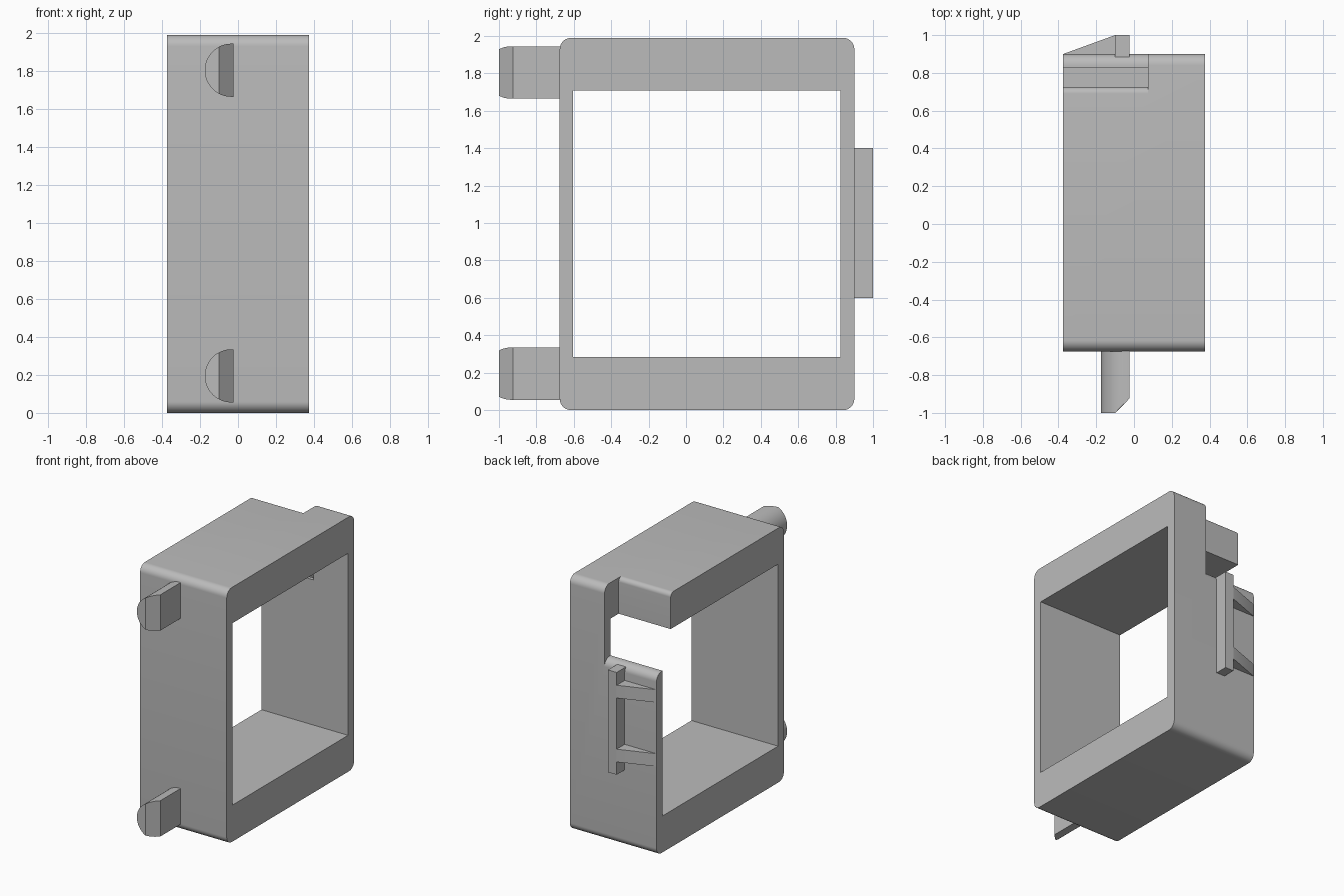
import bpy, bmesh, math
from mathutils import Vector

cube = bpy.data.objects.get("Cube")
if cube:
    bpy.data.objects.remove(cube, do_unlink=True)

grey = bpy.data.materials.new("plain grey")
grey.use_nodes = True
color = (0.5, 0.5, 0.5, 1)
grey.diffuse_color = color
grey.node_tree.nodes["Principled BSDF"].inputs["Base Color"].default_value = color

PLACE = {
    "x": lambda u, v, t: (t, u, v),
    "y": lambda u, v, t: (u, t, v),
    "z": lambda u, v, t: (u, v, t),
}


def arc(cu, cv, r, start, end, steps=10):
    """Points on a circle arc, angles in degrees."""
    angles = [math.radians(start + (end - start) * i / steps) for i in range(steps + 1)]
    return [(cu + r * math.cos(a), cv + r * math.sin(a)) for a in angles]


def prism(name, axis, profile, lo, hi, slice_plane=None):
    """Extrude a profile along an axis, optionally cut off its tip."""
    bm = bmesh.new()
    put = PLACE[axis]
    face = bm.faces.new([bm.verts.new(put(u, v, lo)) for u, v in profile])
    ext = bmesh.ops.extrude_face_region(bm, geom=[face])
    moved = [g for g in ext["geom"] if isinstance(g, bmesh.types.BMVert)]
    bmesh.ops.translate(bm, verts=moved, vec=Vector(put(0, 0, hi - lo)))
    if slice_plane:
        co, no = slice_plane
        geom = bm.verts[:] + bm.edges[:] + bm.faces[:]
        bmesh.ops.bisect_plane(bm, geom=geom, plane_co=co, plane_no=no, clear_outer=True)
        bmesh.ops.holes_fill(bm, edges=[e for e in bm.edges if e.is_boundary], sides=0)
    bmesh.ops.recalc_face_normals(bm, faces=bm.faces)
    mesh = bpy.data.meshes.new(name)
    bm.to_mesh(mesh)
    bm.free()
    mesh.materials.append(grey)
    obj = bpy.data.objects.new(name, mesh)
    bpy.context.collection.objects.link(obj)
    return obj


def activate(obj):
    bpy.ops.object.select_all(action="DESELECT")
    obj.select_set(True)
    bpy.context.view_layer.objects.active = obj


def cut(obj, cutter):
    mod = obj.modifiers.new("cut", "BOOLEAN")
    mod.operation = "DIFFERENCE"
    mod.solver = "EXACT"
    mod.object = cutter
    activate(obj)
    bpy.ops.object.modifier_apply(modifier=mod.name)
    bpy.data.objects.remove(cutter, do_unlink=True)


def rect(u0, v0, u1, v1):
    return [(u0, v0), (u1, v0), (u1, v1), (u0, v1)]


# Frame with rounded long edges
FRONT, BACK, TOP, HALF, R = -0.675, 0.9, 1.99, 0.375, 0.06
outline = (arc(BACK - R, R, R, -90, 0) + arc(BACK - R, TOP - R, R, 0, 90)
           + arc(FRONT + R, TOP - R, R, 90, 180) + arc(FRONT + R, R, R, 180, 270))
frame = prism("frame", "x", outline, -HALF, HALF)

# Through window
cut(frame, prism("window_cutter", "x", rect(-0.603, 0.285, 0.825, 1.708), -0.5, 0.5))

# Corner notch that frees the clip arm, leaving rounded edges beside it
ARM, END, r = 1.42, 0.725, 0.035
notch = ([(1.1, ARM - R)] + arc(BACK - R, ARM - R, R, 0, 90)
         + [(END, ARM)] + arc(END - r, TOP - r, r, 0, 90)
         + [(END - r, 2.1), (1.1, 2.1)])
cut(frame, prism("notch_cutter", "x", notch, -0.5, 0.075))

# Half-round locating pegs with a chamfered tip
parts = [frame]
for name, z in (("lower_peg", 0.195), ("upper_peg", 1.805)):
    profile = [(-0.025, z + 0.14)] + arc(-0.035, z, 0.14, 90, 270, 24) + [(-0.025, z - 0.14)]
    parts.append(prism(name, "y", profile, -1.0, -0.66, ((-0.1, -1, 0), (1, -1, 0))))

# Clip catch plate and its two sloping ribs
parts.append(prism("clip_plate", "z", rect(-0.1, 0.86, -0.025, 1.0), 0.6, 1.4))
rib = [(-HALF, BACK), (-0.1, 1.0), (-0.09, 1.0), (-0.09, 0.88), (-HALF, 0.88)]
for name, z in (("lower_rib", 0.7), ("upper_rib", 1.2)):
    parts.append(prism(name, "z", rib, z, z + 0.1))

for part in parts:
    activate(part)
    bpy.ops.object.shade_smooth_by_angle(angle=math.radians(30))
